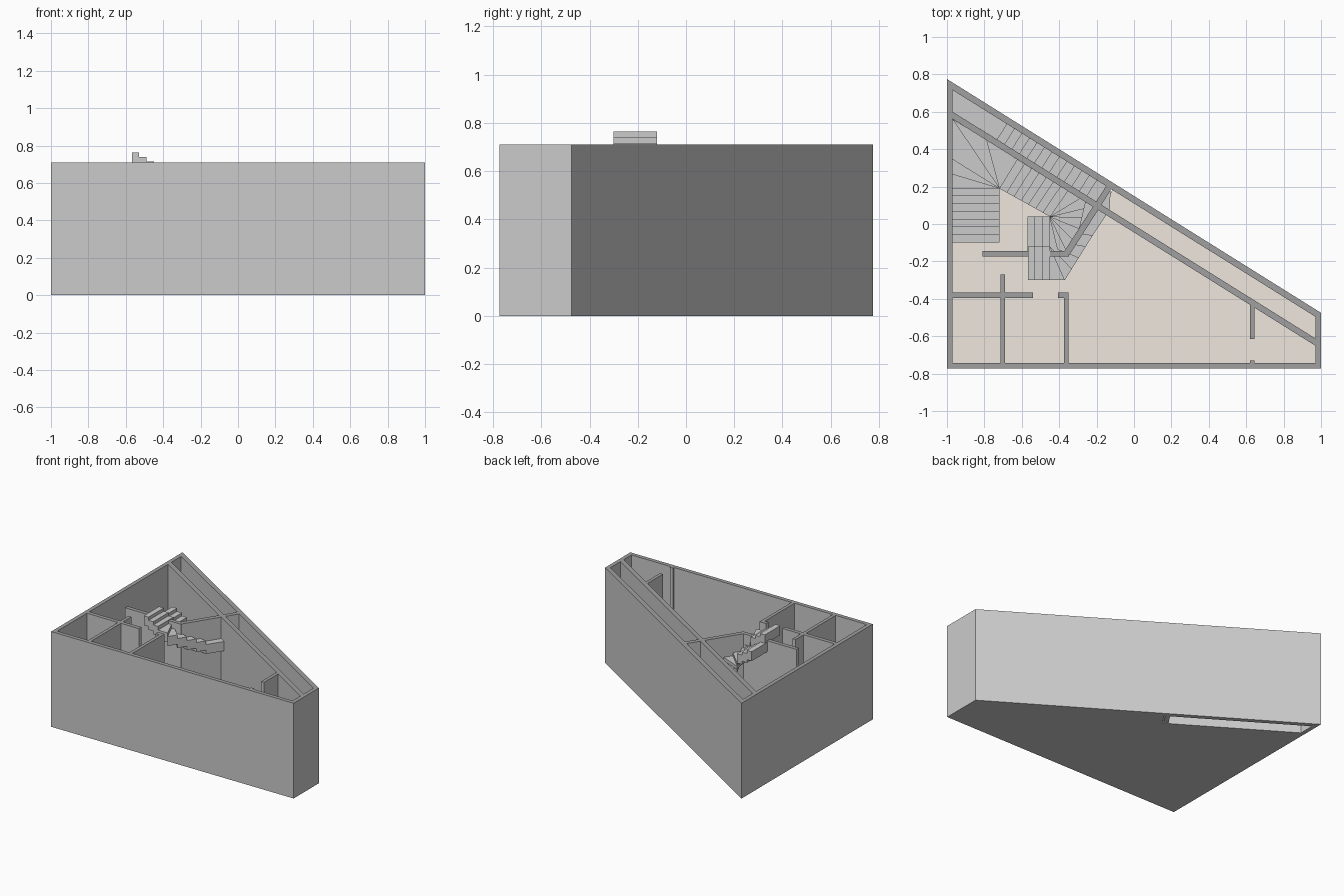
import bpy, bmesh
from mathutils import Vector

if "Cube" in bpy.data.objects:
    bpy.data.objects.remove(bpy.data.objects["Cube"])

H = 0.71


def material(name, rgb):
    m = bpy.data.materials.new(name)
    m.diffuse_color = (*rgb, 1)
    m.use_nodes = True
    m.node_tree.nodes["Principled BSDF"].inputs["Base Color"].default_value = m.diffuse_color
    return m


GREY = material("plain_grey", (0.8, 0.8, 0.8))
DARK = material("cut_wall_grey", (0.35, 0.35, 0.35))
TAN = material("floor_tan", (0.86, 0.8, 0.73))


def add_prism(bm, pts, z0, z1, top=0):
    # drop repeated points, then extrude the outline upward
    clean = []
    for p in pts:
        if all((Vector(p) - Vector(q)).length > 1e-4 for q in clean):
            clean.append(p)
    n = len(clean)
    lo = [bm.verts.new((x, y, z0)) for x, y in clean]
    hi = [bm.verts.new((x, y, z1)) for x, y in clean]
    faces = [bm.faces.new(lo[::-1])]
    cap = bm.faces.new(hi)
    cap.material_index = top
    faces.append(cap)
    for i in range(n):
        j = (i + 1) % n
        faces.append(bm.faces.new((lo[i], lo[j], hi[j], hi[i])))
    bmesh.ops.recalc_face_normals(bm, faces=faces)


def finish(bm, name, mats=()):
    me = bpy.data.meshes.new(name)
    bm.to_mesh(me)
    bm.free()
    for m in mats:
        me.materials.append(m)
    ob = bpy.data.objects.new(name, me)
    bpy.context.collection.objects.link(ob)


def prism(name, pts, z0, z1, top_mat):
    bm = bmesh.new()
    add_prism(bm, pts, z0, z1, 1)
    finish(bm, name, (GREY, top_mat))


def wall(name, x0, y0, x1, y1):
    prism(name, [(x0, y0), (x1, y0), (x1, y1), (x0, y1)], 0.005, H, DARK)


def spread(a, b, n):
    a, b = Vector(a), Vector(b)
    return [tuple(a.lerp(b, i / n)) for i in range(n + 1)]


def stair(name, inner, outer, z, rise, thick=0.07):
    # one block per tread between successive nosing lines
    bm = bmesh.new()
    for i in range(len(inner) - 1):
        quad = [inner[i], outer[i], outer[i + 1], inner[i + 1]]
        add_prism(bm, quad, max(0.006, z - thick), z)
        z += rise
    finish(bm, name)


# outer shell, four mitred walls
out = [(-1, -.773), (1, -.773), (1, -.475), (-1, .775)]
inn = [(-.97, -.743), (.97, -.743), (.97, -.496), (-.97, .716)]
for i, side in enumerate(("front", "right", "back", "left")):
    j = (i + 1) % 4
    prism(side + "_wall", [out[i], out[j], inn[j], inn[i]], 0, H, DARK)

# floor slab, left open under the corridor stair
prism("floor", [inn[0], inn[1], inn[2], (-.115, .182), (-.175, .085),
                (-.97, .58)], 0, 0.01, TAN)

# inner walls
prism("inner_diagonal_wall", [(-.97, .561), (.97, -.651), (.97, -.612),
                              (-.97, .6)], 0, H, DARK)
prism("cross_wall", [(-.372, -.145), (-.345, -.165), (-.112, .2), (-.14, .217)],
      0.005, H, DARK)
wall("stair_wall", -.81, -.175, -.347, -.145)
wall("room_wall_left", -.97, -.395, -.54, -.365)
wall("room_wall_divider", -.715, -.743, -.69, -.27)
wall("room_wall_middle", -.375, -.743, -.35, -.365)
wall("room_wall_stub", -.405, -.395, -.375, -.365)
wall("end_room_wall", .62, -.615, .645, -.42)
wall("end_room_stub", .62, -.743, .645, -.73)

# room stair: straight flight, winders, diagonal flight, fan, top treads
inner = spread((-.72, -.1), (-.72, .19), 7)
outer = spread((-.97, -.1), (-.97, .19), 7)
inner += [(-.72, .19)] * 5
outer += [(-.97, .265), (-.97, .345), (-.97, .56), (-.79, .45), (-.625, .345)]
inner += spread((-.72, .19), (-.45, .04), 7)[1:]
outer += spread((-.625, .345), (-.355, .177), 7)[1:]
inner += [(-.45, .04)] * 8
outer += [(-.29, .137), (-.22, .095)]
outer += spread((-.22, .095), (-.36, -.145), 4)[1:]
outer += [(-.405, -.145), (-.45, -.145)]
inner += spread((-.45, .04), (-.57, .04), 3)[1:]
outer += spread((-.45, -.145), (-.57, -.145), 3)[1:]
stair("room_stair", inner, outer, 0.0237, 0.0233)

# corridor stair: low landing, flight, high landing
start, end = (-.68, .535), (-.2, .235)
outer = [(-.97, .716)] + spread(start, end, 12)
inner = [(-.97, .6)] + spread((-.733, .452), (-.253, .152), 12)
stair("corridor_stair", inner, outer, 0.55 - 13 * 0.0235, 0.0235)
bm = bmesh.new()
add_prism(bm, [(-.253, .152), (-.2, .235), (-.125, .188), (-.13, .075),
               (-.22, -.06), (-.3, -.05)], .48, .55)
finish(bm, "corridor_stair_landing")

# upper stair wrapping the wall corner
stair("upper_winders",
      [(-.3, -.05), (-.335, -.105), (-.365, -.15), (-.45, -.12), (-.45, -.12),
       (-.45, -.12)],
      spread((-.22, -.06), (-.37, -.3), 4) + [(-.45, -.3)], .5775, .0275)
stair("upper_treads", spread((-.45, -.12), (-.567, -.12), 3),
      spread((-.45, -.3), (-.567, -.3), 3), .715, .024)
